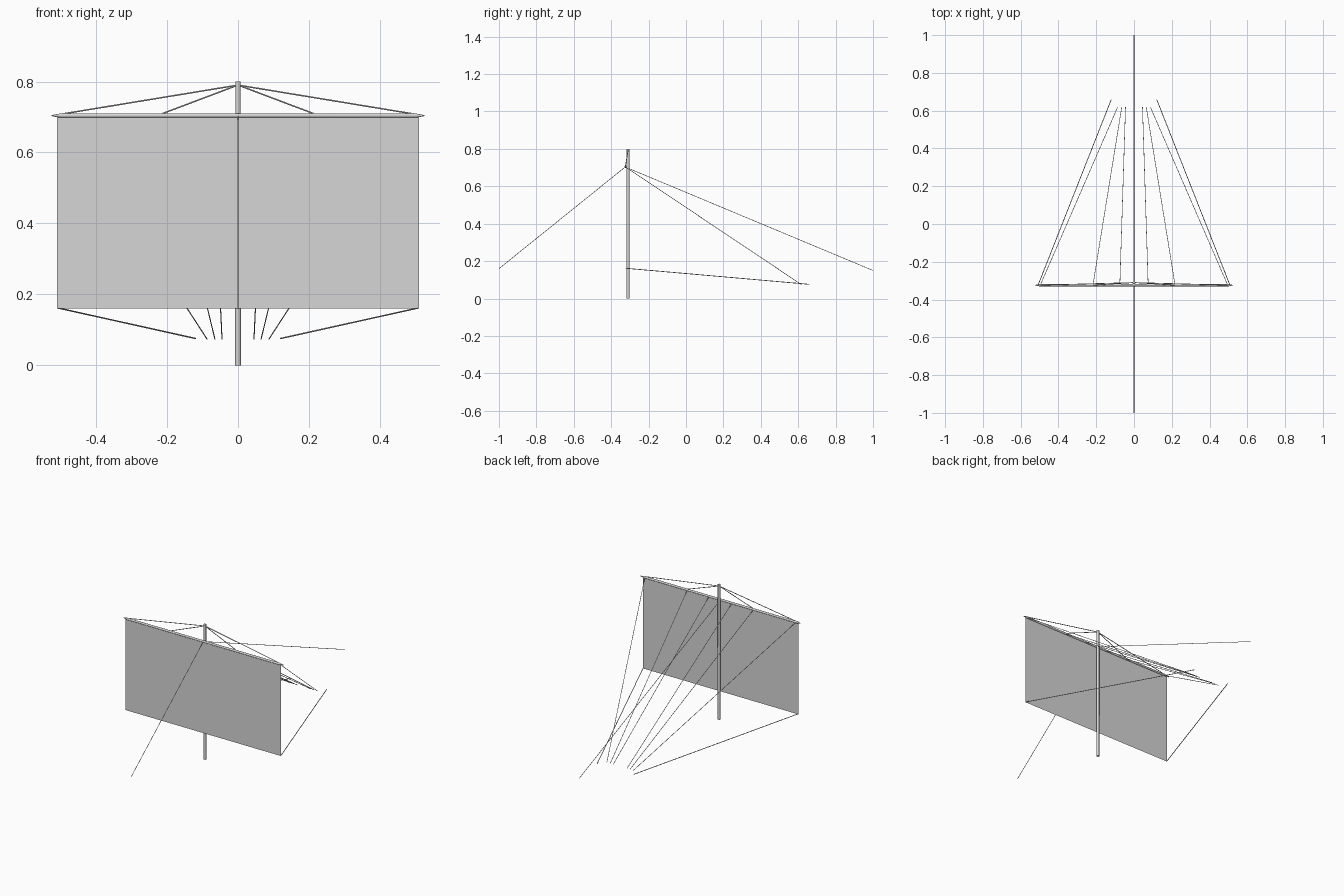
import bpy, bmesh, math
from mathutils import Vector, Matrix

if "Cube" in bpy.data.objects:
    bpy.data.objects.remove(bpy.data.objects["Cube"])

GREY = bpy.data.materials.new("light grey")
GREY.diffuse_color = (0.67, 0.67, 0.67, 1)
GREY.use_nodes = True
GREY.node_tree.nodes["Principled BSDF"].inputs["Base Color"].default_value = GREY.diffuse_color

Y = -0.324          # plane of yard and sail
YARD_Z = 0.704
MAST_Y = -0.31


def finish(name, bm, smooth=False):
    me = bpy.data.meshes.new(name)
    bm.to_mesh(me)
    bm.free()
    me.materials.append(GREY)
    ob = bpy.data.objects.new(name, me)
    bpy.context.collection.objects.link(ob)
    if smooth:
        bpy.ops.object.select_all(action='DESELECT')
        ob.select_set(True)
        bpy.context.view_layer.objects.active = ob
        bpy.ops.object.shade_smooth_by_angle(angle=math.radians(50))
    return ob


def add_rod(bm, a, b, r1, r2, sides, caps=True):
    """Cone or cylinder running from a to b."""
    a, b = Vector(a), Vector(b)
    d = b - a
    rot = d.to_track_quat('Z', 'Y').to_matrix().to_4x4()
    bmesh.ops.create_cone(bm, cap_ends=caps, segments=sides, radius1=r1, radius2=r2,
                          depth=d.length, matrix=Matrix.Translation((a + b) / 2) @ rot)


def rope(name, a, b, r=0.0015):
    bm = bmesh.new()
    add_rod(bm, a, b, r, r, 8)
    finish(name, bm, True)


def rope_pair(name, a, b, r=0.0015):
    """The same rope on both sides of the centre line."""
    for side, s in (("left", -1), ("right", 1)):
        rope(f"{name}_{side}", (s * a[0], a[1], a[2]), (s * b[0], b[1], b[2]), r)


# Mast
bm = bmesh.new()
add_rod(bm, (0, MAST_Y, 0), (0, MAST_Y, 0.8), 0.008, 0.0076, 16)
finish("mast", bm, True)

# Yard with tapered tips
bm = bmesh.new()
add_rod(bm, (-0.5, Y, YARD_Z), (0.5, Y, YARD_Z), 0.006, 0.006, 12, False)
for s in (-1, 1):
    add_rod(bm, (s * 0.5, Y, YARD_Z), (s * 0.525, Y, YARD_Z), 0.006, 0.0015, 12, False)
bmesh.ops.remove_doubles(bm, verts=bm.verts, dist=0.0001)
bmesh.ops.holes_fill(bm, edges=bm.edges, sides=12)
bmesh.ops.recalc_face_normals(bm, faces=bm.faces)
finish("yard", bm, True)

# Flat square sail
bm = bmesh.new()
bm.faces.new([bm.verts.new(p) for p in ((-0.51, Y, 0.16), (0.51, Y, 0.16),
                                        (0.51, Y, 0.701), (-0.51, Y, 0.701))])
finish("sail", bm)

# Stays fore and aft
rope("forestay", (0, Y - 0.005, 0.70), (0, -1, 0.16))
rope("backstay", (0, Y, 0.703), (0, 1, 0.15))

# Lifts from the masthead to the yard
rope_pair("outer_lift", (0, MAST_Y, 0.79), (0.505, Y, 0.707), 0.002)
rope_pair("inner_lift", (0, MAST_Y, 0.79), (0.22, Y, 0.707), 0.002)

# Braces from the yard aft
for name, x0, x1 in (("outer_brace", 0.495, 0.087), ("middle_brace", 0.217, 0.065),
                     ("inner_brace", 0.075, 0.045)):
    rope_pair(name, (x0, Y + 0.003, 0.702), (x1, 0.618, 0.074))

# Sheets from the lower sail corners
rope_pair("sheet", (0.508, Y, 0.162), (0.12, 0.66, 0.076), 0.002)
